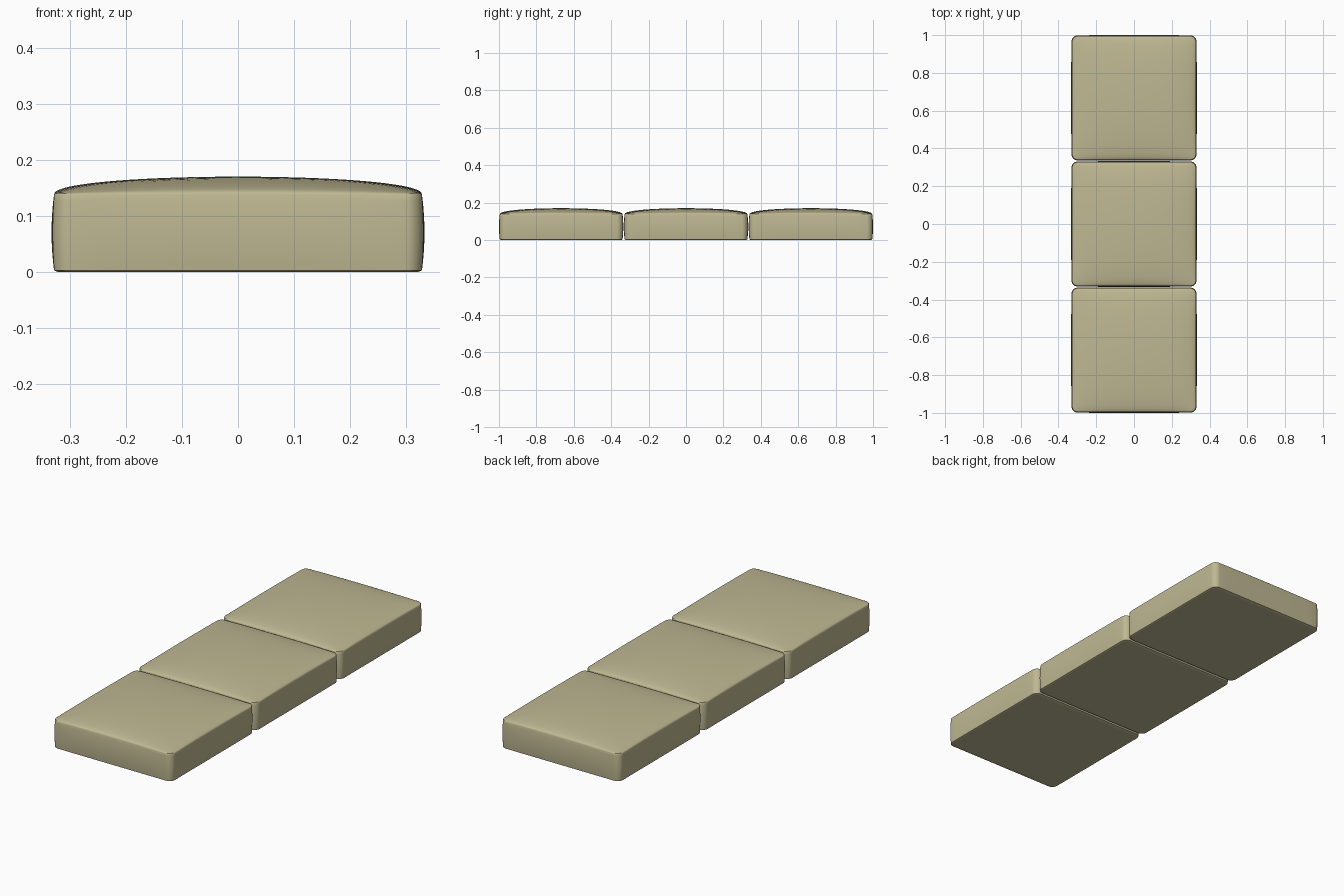
import bpy, bmesh, math

if "Cube" in bpy.data.objects:
    bpy.data.objects.remove(bpy.data.objects["Cube"])

HALF, RADIUS, BULGE = 0.328, 0.03, 0.0045   # plan half size, corner radius, side swell
EDGE_Z, BASE_Z, CROWN = 0.138, 0.003, 0.032  # top seam, bottom seam, dome height
PITCH = 1.0 - HALF - BULGE

fabric = bpy.data.materials.new("khaki_fabric")
fabric.diffuse_color = (0.52, 0.48, 0.29, 1)
fabric.use_nodes = True
fabric.node_tree.nodes["Principled BSDF"].inputs["Base Color"].default_value = fabric.diffuse_color


def outline():
    """Rounded square, counter-clockwise."""
    pts, c = [], HALF - RADIUS
    for k in range(4):
        a0 = k * math.pi / 2
        co, si = round(math.cos(a0)), round(math.sin(a0))
        for i in range(16):                       # straight side
            t = -c + 2 * c * i / 16
            pts.append((co * HALF - si * t, si * HALF + co * t))
        for i in range(8):                        # rounded corner
            a = i / 8 * math.pi / 2
            x, y = c + RADIUS * math.cos(a), c + RADIUS * math.sin(a)
            pts.append((co * x - si * y, si * x + co * y))
    return pts


def cushion(name, cy):
    bm = bmesh.new()
    plan = outline()
    rings = []
    # bottom rings, slightly flattened underside
    for s in (0.94, 0.98):
        rings.append([bm.verts.new((x * s, y * s, 0)) for x, y in plan])
    # swelling side walls
    for i in range(13):
        t = i / 12
        swell = BULGE * (1 - (2 * t - 1) ** 2)
        ring = []
        for x, y in plan:
            m = min(abs(x), abs(y)) / HALF
            f = 1 + swell * (1 - 0.6 * m ** 4) / HALF
            ring.append(bm.verts.new((x * f, y * f, BASE_Z + (EDGE_Z - BASE_Z) * t)))
        rings.append(ring)
    # domed top
    for i in range(1, 20):
        s = math.cos(i / 20 * math.pi / 2)
        ring = []
        for x, y in plan:
            u, v = x * s / HALF, y * s / HALF
            h = min((1 - u * u) * (1 - v * v), 1 - s * s) ** 0.45
            ring.append(bm.verts.new((x * s, y * s, EDGE_Z + CROWN * h)))
        rings.append(ring)
    n = len(plan)
    for a, b in zip(rings, rings[1:]):
        for j in range(n):
            k = (j + 1) % n
            bm.faces.new((a[j], a[k], b[k], b[j]))
    bm.faces.new(rings[0][::-1])
    tip = bm.verts.new((0, 0, EDGE_Z + CROWN))
    for j in range(n):
        bm.faces.new((rings[-1][j], rings[-1][(j + 1) % n], tip))
    me = bpy.data.meshes.new(name)
    bm.to_mesh(me)
    bm.free()
    me.materials.append(fabric)
    ob = bpy.data.objects.new(name, me)
    ob.location.y = cy
    bpy.context.collection.objects.link(ob)
    bpy.ops.object.select_all(action='DESELECT')
    ob.select_set(True)
    bpy.context.view_layer.objects.active = ob
    bpy.ops.object.shade_smooth_by_angle(angle=math.radians(35))


# row of three seat cushions
for name, k in (("front_cushion", -1), ("middle_cushion", 0), ("back_cushion", 1)):
    cushion(name, k * PITCH)
